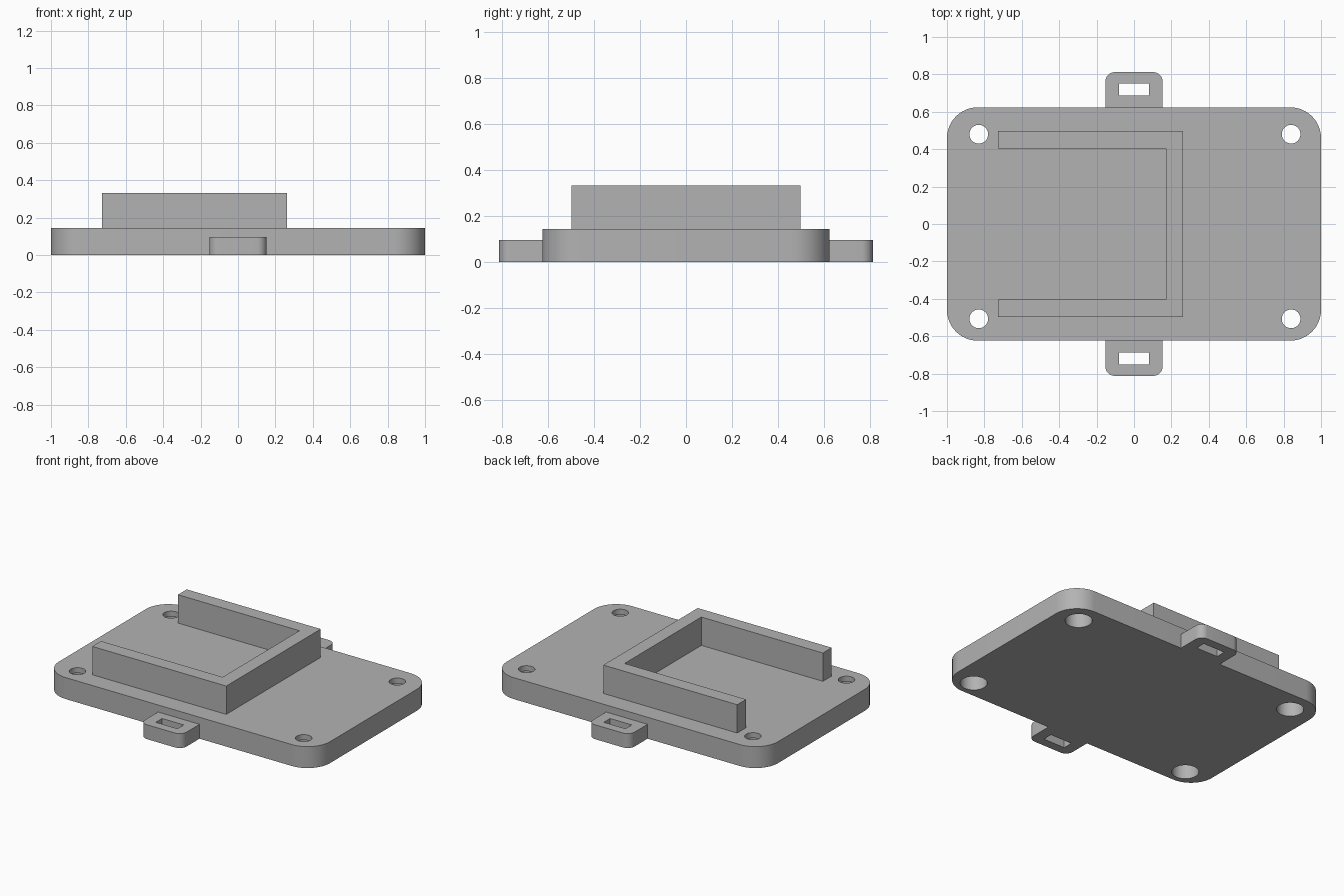
import bpy, math

cube = bpy.data.objects.get("Cube")
if cube:
    bpy.data.objects.remove(cube, do_unlink=True)

grey = bpy.data.materials.new("plain_grey")
grey.use_nodes = True
colour = (0.45, 0.45, 0.45, 1)
grey.diffuse_color = colour
grey.node_tree.nodes["Principled BSDF"].inputs["Base Color"].default_value = colour


def prism(name, outline, z0, z1):
    """Extrude a counter-clockwise outline between two heights."""
    n = len(outline)
    verts = [(x, y, z) for z in (z0, z1) for x, y in outline]
    faces = [tuple(reversed(range(n))), tuple(range(n, 2 * n))]
    faces += [(i, (i + 1) % n, (i + 1) % n + n, i + n) for i in range(n)]
    mesh = bpy.data.meshes.new(name)
    mesh.from_pydata(verts, [], faces)
    mesh.materials.append(grey)
    obj = bpy.data.objects.new(name, mesh)
    bpy.context.collection.objects.link(obj)
    return obj


def arc(cx, cy, r, start, sweep, steps):
    return [(cx + r * math.cos(start + sweep * i / steps),
             cy + r * math.sin(start + sweep * i / steps)) for i in range(steps + 1)]


def rounded_rect(hx, hy, r, steps=12):
    pts = []
    for k, (sx, sy) in enumerate([(1, 1), (-1, 1), (-1, -1), (1, -1)]):
        pts += arc(sx * (hx - r), sy * (hy - r), r, k * math.pi / 2, math.pi / 2, steps)
    return pts


def rect(x0, x1, y0, y1):
    return [(x0, y0), (x1, y0), (x1, y1), (x0, y1)]


def cut(obj, cutter):
    mod = obj.modifiers.new("cut", 'BOOLEAN')
    mod.operation = 'DIFFERENCE'
    mod.solver = 'EXACT'
    mod.object = cutter
    bpy.ops.object.select_all(action='DESELECT')
    bpy.context.view_layer.objects.active = obj
    obj.select_set(True)
    bpy.ops.object.modifier_apply(modifier=mod.name)
    bpy.data.objects.remove(cutter, do_unlink=True)


def smooth(obj):
    bpy.ops.object.select_all(action='DESELECT')
    bpy.context.view_layer.objects.active = obj
    obj.select_set(True)
    bpy.ops.object.shade_smooth_by_angle(angle=math.radians(30))


PLATE_TOP, NECK = 0.143, 0.107

# Base plate with four screw holes, counterbored from below
plate = prism("base_plate", rounded_rect(1.0, 0.624, 0.165), 0, PLATE_TOP)
for x in (-0.83, 0.84):
    for y in (-0.507, 0.48):
        for r, z0, z1 in ((0.082, -0.1, NECK), (0.05, 0.05, 0.3)):
            circle = arc(x, y, r, 0, math.tau, 40)[:-1]
            cut(plate, prism("hole_cutter", circle, z0, z1))
smooth(plate)

# U-shaped wall, open towards -x
wall = [(-0.727, -0.498), (0.262, -0.498), (0.262, 0.498), (-0.727, 0.498),
        (-0.727, 0.405), (0.17, 0.405), (0.17, -0.405), (-0.727, -0.405)]
prism("u_shaped_wall", wall, PLATE_TOP, 0.332)

# Strap tabs with a slot, front and back
for name, s in (("front_tab", -1), ("back_tab", 1)):
    outer = (arc(0.103, 0.762, 0.05, 0, math.pi / 2, 8)
             + arc(-0.103, 0.762, 0.05, math.pi / 2, math.pi / 2, 8)
             + [(-0.153, 0.624), (0.153, 0.624)])
    if s < 0:
        outer = [(x, -y) for x, y in reversed(outer)]
    tab = prism(name, outer, 0, 0.096)
    y0, y1 = sorted((s * 0.686, s * 0.752))
    cut(tab, prism("slot_cutter", rect(-0.08, 0.08, y0, y1), -0.1, 0.2))
    smooth(tab)
